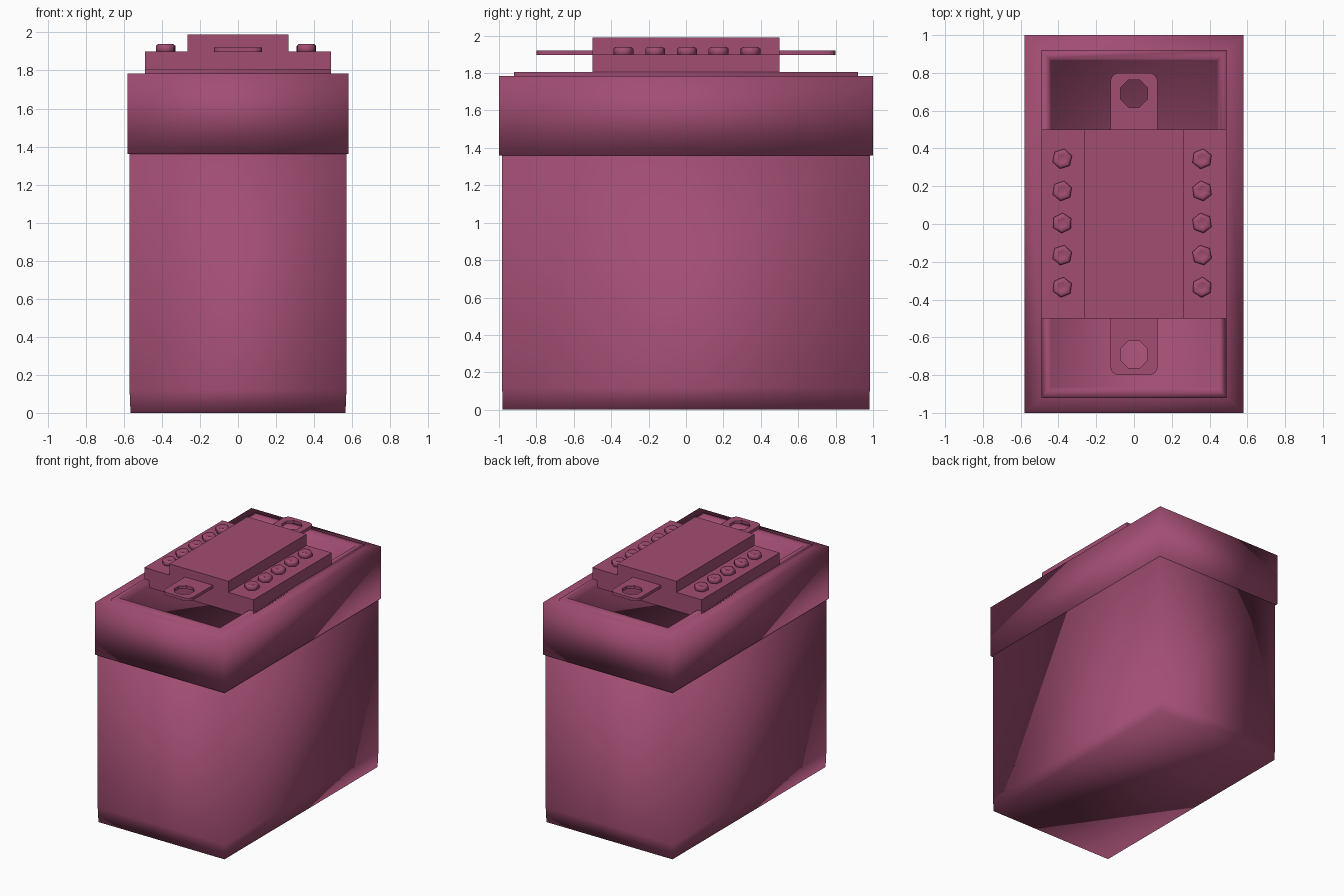
import bpy, bmesh, math, random
from mathutils import Matrix

if "Cube" in bpy.data.objects:
    bpy.data.objects.remove(bpy.data.objects["Cube"])

random.seed(4)
plum = bpy.data.materials.new("plum_plastic")
plum.diffuse_color = (0.36, 0.075, 0.17, 1)
plum.use_nodes = True
plum.node_tree.nodes["Principled BSDF"].inputs["Base Color"].default_value = plum.diffuse_color


def finish(name, bm, smooth=False):
    bmesh.ops.recalc_face_normals(bm, faces=bm.faces)
    me = bpy.data.meshes.new(name)
    bm.to_mesh(me)
    bm.free()
    for p in me.polygons:
        p.use_smooth = smooth
    me.materials.append(plum)
    ob = bpy.data.objects.new(name, me)
    bpy.context.collection.objects.link(ob)
    return ob


def stacked_rings(name, rings):
    """Closed box skin through rectangles given as (half x, half y, z)."""
    bm = bmesh.new()
    loops = [[bm.verts.new((sx * x, sy * y, z))
              for sx, sy in ((-1, -1), (1, -1), (1, 1), (-1, 1))]
             for x, y, z in rings]
    for a, b in zip(loops, loops[1:]):
        for i in range(4):
            j = (i + 1) % 4
            bm.faces.new((a[i], a[j], b[j], b[i]))
    bm.faces.new(loops[0])
    bm.faces.new(loops[-1])
    return finish(name, bm, True)


def terminal_tab(name, side):
    """Flat lug with rounded outer corners and an octagonal hole."""
    hw, y0, y1, r = 0.125, 0.45, 0.80, 0.045
    outline = [(-hw, y0), (hw, y0)]
    for cx, start in ((hw - r, 0), (r - hw, 90)):
        for k in range(5):
            a = math.radians(start + 22.5 * k)
            outline.append((cx + r * math.cos(a), y1 - r + r * math.sin(a)))
    hole = [(0.078 * math.cos(math.radians(22.5 + 45 * k)),
             0.69 + 0.078 * math.sin(math.radians(22.5 + 45 * k))) for k in range(8)]
    bm = bmesh.new()
    edges = []
    for pts in (outline, hole):
        vs = [bm.verts.new((x, y, 1.897)) for x, y in pts]
        edges += [bm.edges.new((vs[i], vs[(i + 1) % len(vs)])) for i in range(len(vs))]
    bmesh.ops.triangle_fill(bm, edges=edges, use_beauty=True)
    ext = bmesh.ops.extrude_face_region(bm, geom=bm.faces[:], use_keep_orig=True)
    top = [g for g in ext["geom"] if isinstance(g, bmesh.types.BMVert)]
    bmesh.ops.translate(bm, verts=top, vec=(0, 0, 0.024))
    if side < 0:
        bmesh.ops.rotate(bm, verts=bm.verts, matrix=Matrix.Rotation(math.pi, 3, "Z"))
    return finish(name, bm)


def bolt(name, x, y):
    """Hex head with a chamfered top and a shallow dip."""
    bm = bmesh.new()
    bmesh.ops.create_cone(bm, cap_ends=True, segments=6, radius1=0.054,
                          radius2=0.054, depth=0.05)
    top = max(bm.faces, key=lambda f: f.calc_center_median().z)
    bmesh.ops.bevel(bm, geom=top.edges[:], offset=0.011, segments=1, affect="EDGES")
    top = max(bm.faces, key=lambda f: f.calc_center_median().z)
    bmesh.ops.inset_individual(bm, faces=[top], thickness=0.018, depth=-0.006)
    spin = Matrix.Rotation(random.uniform(-0.25, 0.25), 4, "Z")
    bmesh.ops.transform(bm, verts=bm.verts,
                        matrix=Matrix.Translation((x, y, 1.915)) @ spin)
    return finish(name, bm, True)


# case with a slightly drawn-in foot
stacked_rings("case", [(0.565, 0.98, 0), (0.57, 0.983, 0.12), (0.57, 0.983, 1.40)])

# lid with raised lip and sunken tray
stacked_rings("lid", [(0.58, 1.0, 1.36), (0.58, 1.0, 1.785), (0.49, 0.92, 1.785),
                      (0.49, 0.92, 1.807), (0.45, 0.875, 1.807), (0.44, 0.865, 1.75)])

# stepped centre block, extruded along y
half = [(0.49, 1.74), (0.49, 1.90), (0.265, 1.90), (0.265, 1.99)]
profile = half + [(-x, z) for x, z in reversed(half)]
bm = bmesh.new()
ends = [[bm.verts.new((x, y, z)) for x, z in profile] for y in (-0.5, 0.5)]
n = len(profile)
for i in range(n):
    j = (i + 1) % n
    bm.faces.new((ends[0][i], ends[0][j], ends[1][j], ends[1][i]))
for e in ends:
    bm.faces.new(e)
finish("centre_block", bm)

# terminal tabs at both ends
terminal_tab("terminal_back", 1)
terminal_tab("terminal_front", -1)

# bolts along both shelves
for sx in (-1, 1):
    for k in range(5):
        bolt(f"bolt_{'left' if sx < 0 else 'right'}_{k + 1}",
             sx * 0.37 - 0.01, -0.335 + 0.17 * k)
